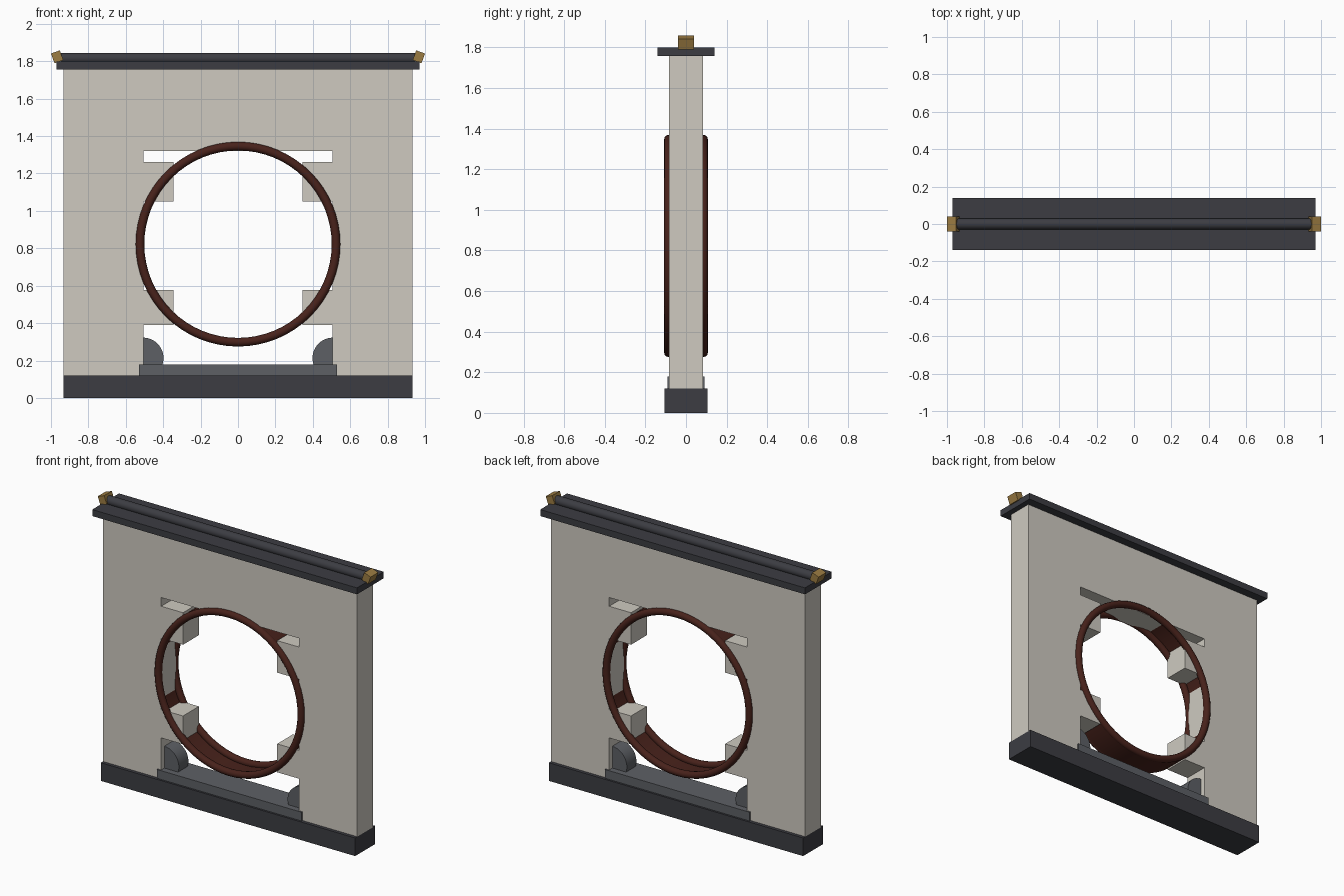
import bpy, bmesh, math
from mathutils import Matrix

if "Cube" in bpy.data.objects:
    bpy.data.objects.remove(bpy.data.objects["Cube"])


def material(name, rgb):
    m = bpy.data.materials.new(name)
    m.diffuse_color = (*rgb, 1)
    m.use_nodes = True
    m.node_tree.nodes["Principled BSDF"].inputs["Base Color"].default_value = m.diffuse_color
    return m


PLASTER = material("plaster", (0.62, 0.59, 0.53))
SLATE = material("slate", (0.045, 0.046, 0.055))
STONE = material("stone", (0.11, 0.117, 0.13))
WOOD = material("wood", (0.065, 0.016, 0.011))
BRASS = material("brass", (0.33, 0.2, 0.055))


def finish(name, bm, mat, smooth=False):
    bmesh.ops.recalc_face_normals(bm, faces=bm.faces)
    me = bpy.data.meshes.new(name)
    bm.to_mesh(me)
    bm.free()
    me.materials.append(mat)
    ob = bpy.data.objects.new(name, me)
    bpy.context.collection.objects.link(ob)
    if smooth:
        bpy.context.view_layer.objects.active = ob
        ob.select_set(True)
        bpy.ops.object.shade_smooth_by_angle(angle=math.radians(35))
        ob.select_set(False)
    return ob


def box(name, x0, x1, half_y, z0, z1, mat, tilt=0):
    bm = bmesh.new()
    bmesh.ops.create_cube(bm, size=1, matrix=(
        Matrix.Translation(((x0 + x1) / 2, 0, (z0 + z1) / 2))
        @ Matrix.Rotation(tilt, 4, 'Y')
        @ Matrix.Diagonal((abs(x1 - x0), 2 * half_y, z1 - z0, 1))))
    return finish(name, bm, mat)


def rod(name, x, z, r, length, axis, mat, segments=32):
    bm = bmesh.new()
    bmesh.ops.create_cone(bm, cap_ends=True, segments=segments, radius1=r, radius2=r,
                          depth=length, matrix=Matrix.Translation((x, 0, z))
                          @ Matrix.Rotation(math.pi / 2, 4, axis))
    return finish(name, bm, mat, True)


def ring(name, profile, z, mat, segments=64):
    """Closed (radius, y) profile turned about the y axis."""
    bm = bmesh.new()
    loops = []
    for i in range(segments):
        a = 2 * math.pi * i / segments
        loops.append([bm.verts.new((r * math.cos(a), y, z + r * math.sin(a)))
                      for r, y in profile])
    n = len(profile)
    for i in range(segments):
        p, q = loops[i], loops[(i + 1) % segments]
        for j in range(n):
            k = (j + 1) % n
            bm.faces.new((p[j], p[k], q[k], q[j]))
    return finish(name, bm, mat, True)


W, T, GAP, CZ = 0.932, 0.083, 0.505, 0.822

# Plinth, sill, lintel and coping
box("plinth", -W, W, 0.105, 0, 0.12, SLATE)
box("sill", -0.53, 0.53, 0.092, 0.12, 0.178, STONE)
box("wall_lintel", -GAP, GAP, T, 1.32, 1.757, PLASTER)
box("coping", -0.97, 0.97, 0.14, 1.757, 1.80, SLATE)
rod("ridge_roll", 0, 1.815, 0.03, 1.90, 'Y', SLATE, 24)

# Mirrored parts: wall sides, stepped corners, drum stones, ridge ends
for s, side in ((-1, "left"), (1, "right")):
    box(f"wall_{side}", s * GAP, s * W, T, 0.12, 1.757, PLASTER)
    box(f"upper_corner_{side}", s * 0.345, s * GAP, T, 1.05, 1.262, PLASTER)
    box(f"lower_corner_{side}", s * 0.345, s * GAP, T, 0.39, 0.578, PLASTER)
    rod(f"drum_stone_{side}", s * 0.508, 0.213, 0.11, 0.10, 'X', STONE)
    box(f"ridge_end_{side}", s * 0.967 - 0.025, s * 0.967 + 0.025, 0.04,
        1.7965, 1.8515, BRASS, s * math.radians(20))

# Round opening: lining tube with a rounded moulding on each face
ring("gate_lining", [(0.533, -T), (0.545, -T), (0.545, T), (0.533, T)], CZ, WOOD)
for s, side in ((-1, "front"), (1, "back")):
    circle = [(0.524 + 0.023 * math.cos(t * math.pi / 6),
               s * 0.085 + 0.023 * math.sin(t * math.pi / 6)) for t in range(12)]
    ring(f"gate_moulding_{side}", circle, CZ, WOOD)
